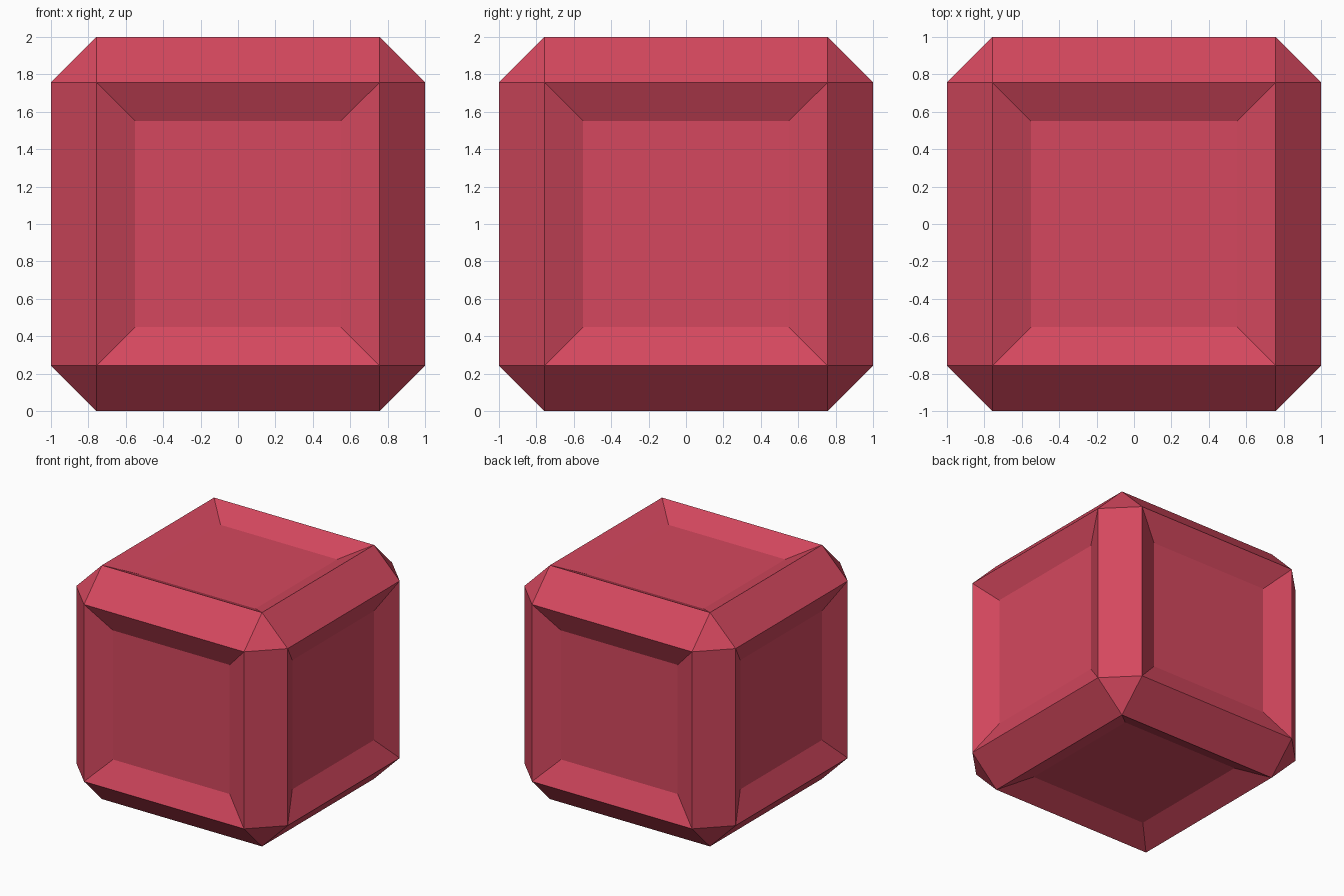
import bpy
import bmesh
from mathutils import Vector

CHAMFER = 0.243    # width cut off each edge of the cube
RIM = 0.205        # width of the sloped border in each panel
DEPTH = 0.1        # how far each panel is sunk

default = bpy.data.objects.get("Cube")
if default:
    bpy.data.objects.remove(default, do_unlink=True)

# Single flat colour
red = bpy.data.materials.new("rose_red")
red.use_nodes = True
colour = (0.66, 0.064, 0.112, 1)
red.diffuse_color = colour
shader = next(n for n in red.node_tree.nodes if n.type == 'BSDF_PRINCIPLED')
shader.inputs["Base Color"].default_value = colour
shader.inputs["Roughness"].default_value = 0.8

# Cube with flat chamfers along every edge
bm = bmesh.new()
bmesh.ops.create_cube(bm, size=2)
bmesh.ops.bevel(bm, geom=bm.edges[:], offset=CHAMFER, offset_type='OFFSET',
                segments=1, profile=0.5, affect='EDGES')
bm.normal_update()

# Sunken panel with sloped borders on each of the six sides
panels = [f for f in bm.faces if max(abs(c) for c in f.normal) > 0.99]
bmesh.ops.inset_individual(bm, faces=panels, thickness=RIM, depth=-DEPTH,
                           use_even_offset=True)
bmesh.ops.translate(bm, verts=bm.verts[:], vec=Vector((0, 0, 1)))
bmesh.ops.recalc_face_normals(bm, faces=bm.faces[:])

mesh = bpy.data.meshes.new("panelled_cube")
bm.to_mesh(mesh)
bm.free()
mesh.materials.append(red)
cube = bpy.data.objects.new("panelled_cube", mesh)
bpy.context.collection.objects.link(cube)
